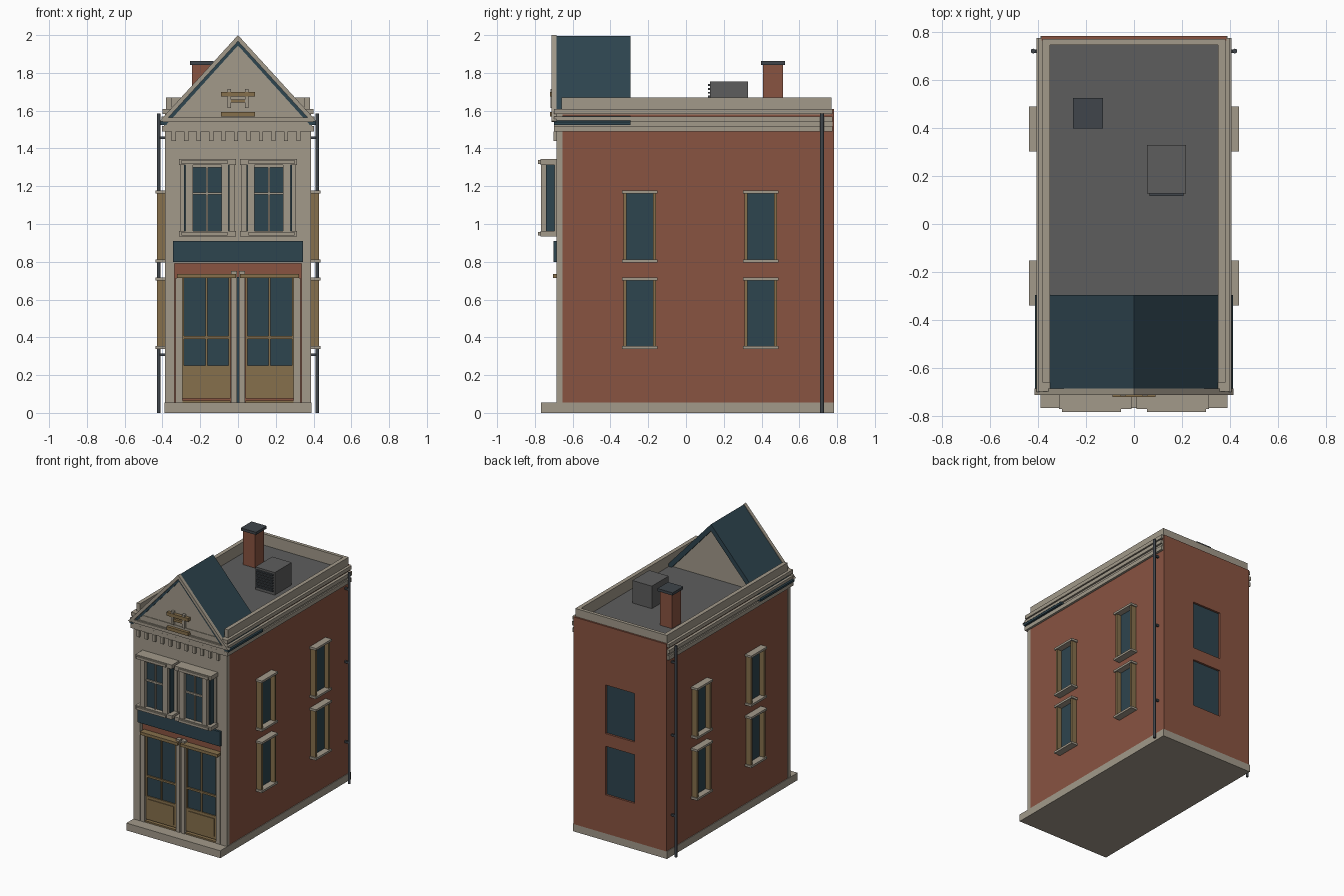
import bpy, bmesh
from math import radians

cube = bpy.data.objects.get("Cube")
if cube:
    bpy.data.objects.remove(cube, do_unlink=True)


def material(name, red, green, blue):
    mat = bpy.data.materials.new(name)
    mat.use_nodes = True
    mat.diffuse_color = (red, green, blue, 1)
    shader = mat.node_tree.nodes["Principled BSDF"]
    shader.inputs["Base Color"].default_value = (red, green, blue, 1)
    shader.inputs["Roughness"].default_value = .8
    return mat


BRICK = material("brick red", .25, .087, .053)
STONE = material("beige stone", .36, .32, .255)
BLUE = material("dark teal", .027, .058, .077)
WOOD = material("tan wood", .24, .162, .072)
GREY = material("roof grey", .11, .11, .11)
SLATE = material("slate metal", .05, .06, .07)

# Shared levels and depths
FRONT, BRICK_FRONT, BACK, SIDE = -.685, -.655, .783, .385
DECK, PARAPET_TOP, BASE = 1.58, 1.67, .055
SIDES = (-1, 1)


def finish(name, bm, mat):
    bmesh.ops.recalc_face_normals(bm, faces=bm.faces)
    mesh = bpy.data.meshes.new(name)
    bm.to_mesh(mesh)
    bm.free()
    mesh.materials.append(mat)
    obj = bpy.data.objects.new(name, mesh)
    bpy.context.collection.objects.link(obj)
    return obj


def boxes(name, mat, *ranges, mirror=False):
    """One object from boxes given as x, y and z ranges."""
    bm = bmesh.new()
    for box in ranges:
        for sign in (SIDES if mirror else (1,)):
            verts = bmesh.ops.create_cube(bm, size=1)["verts"]
            for v in verts:
                for axis, (low, high) in enumerate(box):
                    v.co[axis] = low if v.co[axis] < 0 else high
                v.co.x *= sign
    return finish(name, bm, mat)


def prism(name, mat, profile, near, far, mirror=False):
    """Extrude an x-z profile along y."""
    bm = bmesh.new()
    for sign in (SIDES if mirror else (1,)):
        face = bm.faces.new([bm.verts.new((sign * x, near, z)) for x, z in profile])
        grown = bmesh.ops.extrude_face_region(bm, geom=[face])["geom"]
        for v in grown:
            if isinstance(v, bmesh.types.BMVert):
                v.co.y = far
    return finish(name, bm, mat)


def wide(half):
    return (-half, half)


# Main body
boxes("plinth", STONE, (wide(.39), (-.767, BACK), (0, BASE)))
boxes("brick_body", BRICK, (wide(SIDE), (BRICK_FRONT, .765), (BASE, DECK)))
boxes("roof_deck", GREY, (wide(.36), (BRICK_FRONT, .76), (DECK, DECK + .006)))
WINDOW_LEVELS = ((.345, .71), (.805, 1.17))

# Back wall with recessed windows
lower, upper = WINDOW_LEVELS
depth = (.765, BACK)
boxes("back_wall", BRICK,
      ((-SIDE, -.12), depth, (BASE, 1.61)),
      ((.12, SIDE), depth, (BASE, 1.61)),
      *[(wide(.12), depth, level) for level in
        ((BASE, lower[0]), (lower[1], upper[0]), (upper[1], 1.61))])
boxes("back_glass", BLUE, *[(wide(.12), (.76, .768), z) for z in WINDOW_LEVELS])

# Parapet and cornice bands
boxes("parapet_sides", STONE, ((.35, .38), (-.66, .768), (DECK - .03, PARAPET_TOP)), mirror=True)
boxes("parapet_back", STONE, (wide(.38), (.745, .77), (DECK - .03, PARAPET_TOP)))
for name, out, z in (("lower", .402, (1.49, 1.52)), ("frieze", .392, (1.5, 1.56)),
                     ("middle", .406, (1.54, 1.568)), ("upper", .4, (1.583, 1.61))):
    boxes(name + "_side_band", STONE, ((.37, out), (FRONT, .775), z), mirror=True)
    boxes(name + "_front_band", STONE, (wide(out), (FRONT - out / 30, BRICK_FRONT), z))

# Front facade
boxes("facade", STONE, (wide(.387), (FRONT, BRICK_FRONT), (.79, 1.59)))
boxes("pilasters", STONE, ((.335, .387), (FRONT, BRICK_FRONT), (BASE, .79)), mirror=True)
boxes("dentils", STONE, *[((x - .011, x + .011), (-.702, FRONT), (1.44, 1.49))
                          for x in [(i - 5) * .066 - .01 for i in range(11)]])
boxes("sign_board", BLUE, (wide(.343), (-.702, FRONT + .01), (.8, .91)))

# Shop front: two mirrored glazed bays
bay = (.04, .295)
boxes("shop_glass", BLUE, (bay, (-.664, BRICK_FRONT), (.25, .715)),
      ((0, .004), (-.668, BRICK_FRONT), (BASE, .72)), mirror=True)
boxes("shop_panels", WOOD, (bay, (-.672, BRICK_FRONT), (.075, .25)),
      ((.06, .275), (-.677, BRICK_FRONT), (.095, .23)), mirror=True)
frame = (-.675, BRICK_FRONT)
boxes("shop_frames", WOOD,
      ((.04, .05), frame, (.25, .715)),
      ((.285, .295), frame, (.25, .715)),
      ((.162, .172), frame, (.25, .715)),
      (bay, frame, (.392, .406)),
      (bay, (-.682, BRICK_FRONT), (BASE, .066)),
      ((.01, .322), (-.705, BRICK_FRONT), (.713, .735)), mirror=True)
boxes("shop_columns", STONE,
      ((.005, .037), (FRONT, BRICK_FRONT), (BASE, .75)),
      ((.295, .33), (FRONT, BRICK_FRONT), (BASE, .715)), mirror=True)

# Upper bay windows
boxes("bay_glass", BLUE, ((.045, .287), (-.74, FRONT), (.95, 1.32)), mirror=True)
post = (-.767, -.714)
boxes("bay_frames", STONE,
      ((.05, .088), post, (.96, 1.315)),
      ((.238, .277), post, (.96, 1.315)),
      ((.159, .169), (-.75, -.735), (.96, 1.315)),
      ((.08, .25), (-.75, -.735), (1.155, 1.168)),
      ((.08, .25), (-.755, -.735), (1.3, 1.315)),
      ((.018, .045), (-.695, FRONT), (.95, 1.32)),
      ((.285, .306), (-.695, FRONT), (.95, 1.32)), mirror=True)
boxes("bay_hoods_and_sills", STONE,
      ((.01, .313), (-.77, FRONT), (1.312, 1.343)),
      ((.055, .3), (-.783, FRONT), (1.318, 1.338)),
      ((.01, .313), (-.77, FRONT), (.933, .962)),
      ((.055, .3), (-.783, FRONT), (.938, .957)), mirror=True)

# Gable roof
prism("gable_body", STONE, [(-.37, 1.54), (.37, 1.54), (0, 1.95)], -.694, -.31)
prism("gable_roof", BLUE, [(0, 1.996), (.413, 1.54), (.413, 1.525), (.38, 1.525), (0, 1.945)],
      -.7, -.295, mirror=True)
prism("gable_rakes", STONE, [(0, 2), (.415, 1.545), (.39, 1.54), (0, 1.967)],
      -.711, FRONT, mirror=True)
boxes("gable_base", STONE, (wide(.39), (-.708, FRONT), (1.54, 1.563)))

# Gable ornament
boxes("ornament_bars", WOOD,
      (wide(.09), (-.72, -.69), (1.568, 1.593)),
      (wide(.09), (-.72, -.69), (1.675, 1.7)),
      (wide(.05), (-.712, -.69), (1.642, 1.66)))
boxes("ornament_posts", STONE, ((.036, .056), (-.717, -.69), (1.615, 1.715)), mirror=True)

# Side windows
for number, y in enumerate((-.245, .395)):
    for level, (low, high) in zip(("lower", "upper"), WINDOW_LEVELS):
        name = f"{level}_side_window_{number}"
        ends = (y - .085, y + .085)
        boxes(name + "_glass", BLUE, ((.38, .391), ends, (low, high)), mirror=True)
        boxes(name + "_jambs", WOOD,
              *[((.38, .428), (y + s * .078 - .008, y + s * .078 + .008), (low, high))
                for s in SIDES], mirror=True)
        boxes(name + "_sill_and_lintel", STONE,
              *[((.38, .437), (y - .094, y + .094), (z - .008, z + .008))
                for z in (low, high)], mirror=True)

# Downspouts
for label, sign in (("right", -1), ("left", 1)):
    bpy.ops.mesh.primitive_cylinder_add(vertices=12, radius=.01, depth=1.585,
                                        location=(sign * .42, .72, .7925))
    pipe = bpy.context.object
    pipe.name = label + "_downspout"
    pipe.data.materials.append(SLATE)
    bpy.ops.object.shade_smooth_by_angle(angle=radians(40))
boxes("downspout_brackets", SLATE,
      *[((.38, .424), (.713, .727), (z, z + .014)) for z in (.3, .9, 1.45)], mirror=True)

# Chimney and rooftop vent unit
boxes("chimney", BRICK, ((-.243, -.142), (.407, .513), (DECK, 1.845)))
boxes("chimney_cap", SLATE, ((-.255, -.129), (.397, .524), (1.842, 1.862)))
boxes("vent_unit", GREY, ((.054, .216), (.128, .328), (DECK, 1.755)))
boxes("vent_louvres", SLATE,
      *[((.064, .206), (.116, .13), (z, z + .01))
        for z in [1.61 + i * .02 for i in range(7)]])
